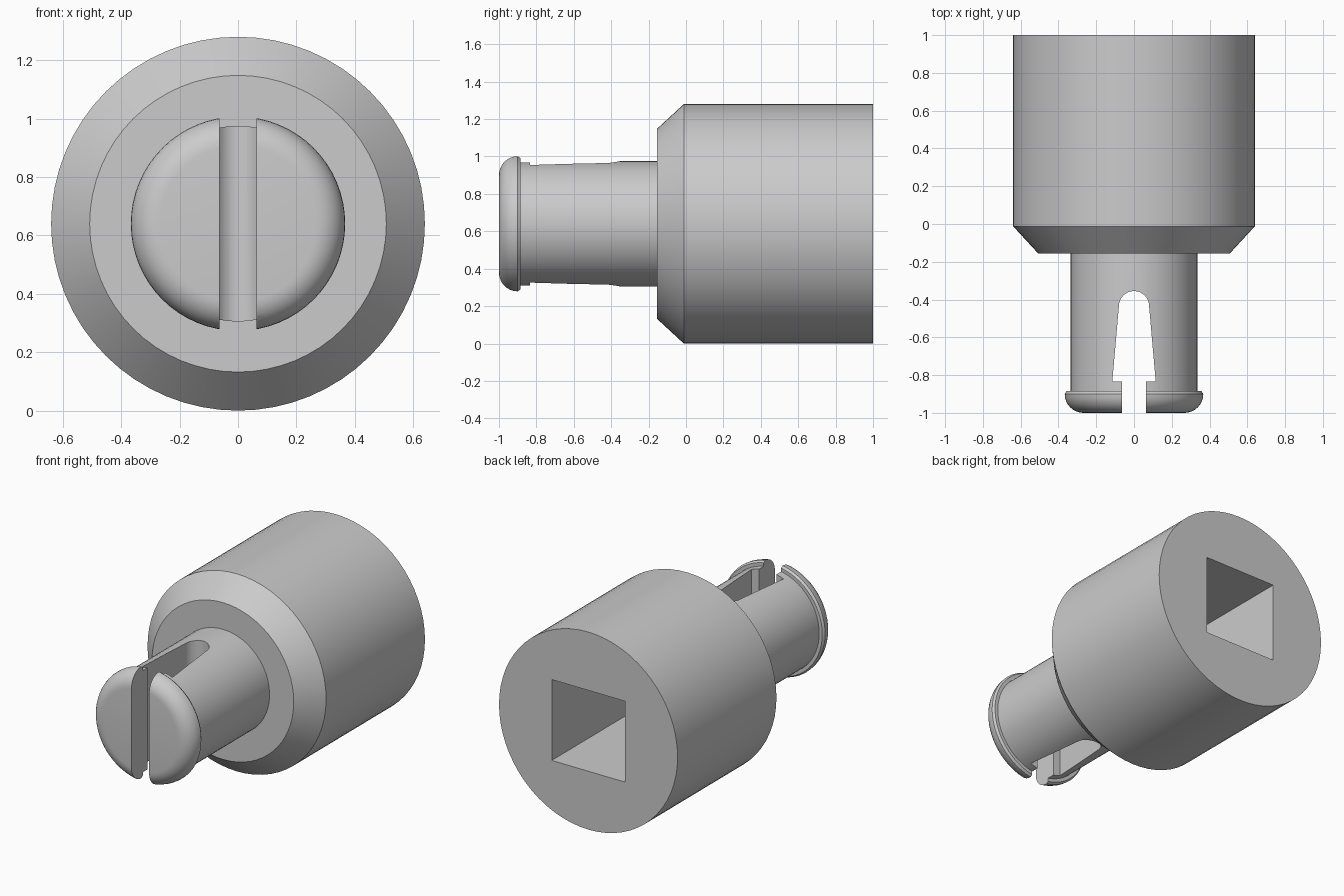
import bpy, bmesh, math
from mathutils import Matrix, Vector

if "Cube" in bpy.data.objects:
    bpy.data.objects.remove(bpy.data.objects["Cube"])

CZ = 0.64      # height of the turning axis
SEG = 64

grey = bpy.data.materials.new("plain grey")
grey.diffuse_color = (0.6, 0.6, 0.6, 1)
grey.use_nodes = True
grey.node_tree.nodes["Principled BSDF"].inputs["Base Color"].default_value = grey.diffuse_color


def make_object(name, bm):
    bmesh.ops.recalc_face_normals(bm, faces=bm.faces)
    mesh = bpy.data.meshes.new(name)
    bm.to_mesh(mesh)
    bm.free()
    mesh.materials.append(grey)
    obj = bpy.data.objects.new(name, mesh)
    bpy.context.collection.objects.link(obj)
    return obj


def lathe(name, profile):
    """Turn a (radius, y) profile about the y axis and cap both ends."""
    bm = bmesh.new()
    rings = [[bm.verts.new((r * math.sin(2 * math.pi * i / SEG), y,
                            CZ + r * math.cos(2 * math.pi * i / SEG)))
              for i in range(SEG)] for r, y in profile]
    for a, b in zip(rings, rings[1:]):
        for i in range(SEG):
            j = (i + 1) % SEG
            bm.faces.new((a[i], a[j], b[j], b[i]))
    bm.faces.new(rings[0])
    bm.faces.new(rings[-1])
    return make_object(name, bm)


def prism(name, outline, z0, z1):
    """Extrude an (x, y) outline upwards."""
    bm = bmesh.new()
    face = bm.faces.new([bm.verts.new((x, y, z0)) for x, y in outline])
    ext = bmesh.ops.extrude_face_region(bm, geom=[face])
    bmesh.ops.translate(bm, vec=(0, 0, z1 - z0),
                        verts=[v for v in ext["geom"] if isinstance(v, bmesh.types.BMVert)])
    return make_object(name, bm)


def cut(target, cutter):
    mod = target.modifiers.new("cut", "BOOLEAN")
    mod.operation, mod.solver, mod.object = "DIFFERENCE", "EXACT", cutter
    bpy.context.view_layer.objects.active = target
    bpy.ops.object.modifier_apply(modifier=mod.name)
    bpy.data.objects.remove(cutter)


# Turned body: rounded snap head, lip, shaft, chamfered collar, barrel
dome = [(0.267 + 0.1 * math.sin(t * math.pi / 16), -0.9 - 0.1 * math.cos(t * math.pi / 16))
        for t in range(9)]
plug = lathe("socket_plug", dome + [(0.357, -0.885), (0.335, -0.885), (0.335, -0.155),
                                    (0.508, -0.155), (0.64, -0.012), (0.64, 1.0)])

# Slot: narrow mouth, wider tapered throat, rounded end
arc = [(0.08 * math.cos(math.pi * i / 16), -0.435 + 0.08 * math.sin(math.pi * i / 16))
       for i in range(17)]
slot = prism("slot_cutter",
             [(-0.063, -1.1), (0.063, -1.1), (0.063, -0.835), (0.115, -0.835)] + arc
             + [(-0.115, -0.835), (-0.063, -0.835)], -0.2, 1.5)
cut(plug, slot)

# Square socket in the back
s = 0.262
socket = prism("socket_cutter", [(-s, 0.2), (s, 0.2), (s, 1.1), (-s, 1.1)], CZ - s, CZ + s)
cut(plug, socket)

# Smooth curved surfaces, sharp edges
bpy.ops.object.select_all(action="DESELECT")
plug.select_set(True)
bpy.context.view_layer.objects.active = plug
bpy.ops.object.shade_smooth_by_angle(angle=math.radians(30))
